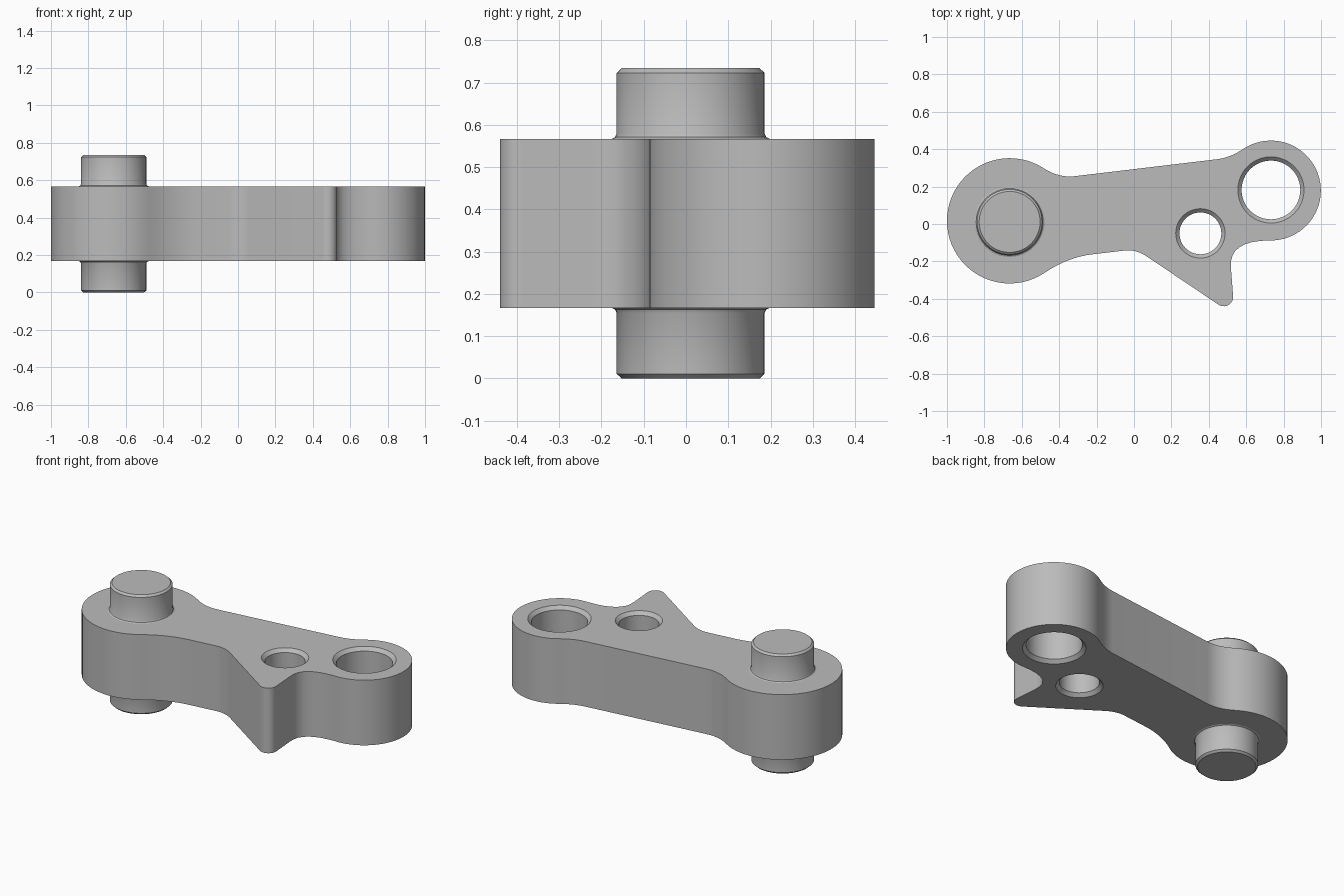
import bpy, bmesh, math
from mathutils import Vector

if "Cube" in bpy.data.objects:
    bpy.data.objects.remove(bpy.data.objects["Cube"])

Z0, Z1, TOP = 0.167, 0.567, 0.733          # plate bottom, plate top, pin top
BOSS_L, R_L = Vector((-0.665, 0.017)), 0.335
BOSS_R, R_R = Vector((0.732, 0.179)), 0.267
TIP, R_T = Vector((0.48, -0.39)), 0.05
PIN = (-0.665, 0.011)

steel = bpy.data.materials.new("steel_grey")
steel.diffuse_color = (0.5, 0.5, 0.5, 1)
steel.use_nodes = True
steel.node_tree.nodes["Principled BSDF"].inputs["Base Color"].default_value = steel.diffuse_color


def make_object(name, bm):
    bmesh.ops.recalc_face_normals(bm, faces=bm.faces)
    mesh = bpy.data.meshes.new(name)
    bm.to_mesh(mesh)
    bm.free()
    mesh.materials.append(steel)
    obj = bpy.data.objects.new(name, mesh)
    bpy.context.collection.objects.link(obj)
    return obj


def smooth(obj, degrees=30):
    bpy.ops.object.select_all(action='DESELECT')
    obj.select_set(True)
    bpy.context.view_layer.objects.active = obj
    bpy.ops.object.shade_smooth_by_angle(angle=math.radians(degrees))


def lathe(name, centre, profile, n=48):
    """Closed solid turned from (radius, z) pairs."""
    bm = bmesh.new()
    rings = [[bm.verts.new((centre[0] + r * math.cos(2 * math.pi * i / n),
                            centre[1] + r * math.sin(2 * math.pi * i / n), z))
              for i in range(n)] for r, z in profile]
    for a, b in zip(rings, rings[1:]):
        for i in range(n):
            j = (i + 1) % n
            bm.faces.new((a[i], a[j], b[j], b[i]))
    bm.faces.new(rings[0])
    bm.faces.new(rings[-1])
    return make_object(name, bm)


def arc(c, r, a0, a1, n):
    angles = [math.radians(a0 + (a1 - a0) * i / n) for i in range(n + 1)]
    return [c + Vector((math.cos(a), math.sin(a))) * r for a in angles]


def blend(p, corner, q, n=8):
    """Inner points of a fillet that runs from p to q around a corner."""
    return [p * (1 - t) ** 2 + corner * 2 * t * (1 - t) + q * t * t
            for t in (i / n for i in range(1, n))]


def boss_blend(c, r, angle, line_a, line_b):
    """Fillet from a boss to a straight edge, ordered boss first."""
    a = math.radians(angle)
    p = c + Vector((math.cos(a), math.sin(a))) * r
    t = Vector((-math.sin(a), math.cos(a)))
    d = (line_b - line_a).normalized()
    corner = p + t * ((line_a - p).cross(d) / t.cross(d))
    q = corner + d * (corner - p).length * 0.9
    return blend(p, corner, q) + [q]


# Outline, clockwise from the lower end of the left boss
top_a, top_b = Vector((-0.355, 0.251)), Vector((0.50, 0.353))
low_a, low_b = Vector((-0.344, -0.176)), Vector((-0.023, -0.139))
elbow = Vector((0.011, -0.135))
tip_arc = arc(TIP, R_T, 3, -124, 10)
right_arc = arc(BOSS_R, R_R, 124, -92, 40)
neck, neck_end = Vector((0.507, -0.09)), Vector((0.518, -0.23))
elbow_in = elbow + (tip_arc[-1] - elbow).normalized() * 0.065
elbow_out = elbow + (low_a - elbow).normalized() * 0.065

outline = arc(BOSS_L, R_L, 304, 57, 44)
outline += boss_blend(BOSS_L, R_L, 57, top_a, top_b)
outline += boss_blend(BOSS_R, R_R, 124, top_b, top_a)[::-1]
outline += right_arc
outline += blend(right_arc[-1], neck, neck_end) + [neck_end]
outline += tip_arc
outline += [elbow_in] + blend(elbow_in, elbow, elbow_out) + [elbow_out]
outline += boss_blend(BOSS_L, R_L, 304, low_a, low_b)[::-1]

# Lever plate
bm = bmesh.new()
base = bm.faces.new([bm.verts.new((p.x, p.y, Z0)) for p in outline])
ext = bmesh.ops.extrude_face_region(bm, geom=[base], use_keep_orig=True)
bmesh.ops.translate(bm, vec=(0, 0, Z1 - Z0),
                    verts=[v for v in ext["geom"] if isinstance(v, bmesh.types.BMVert)])
plate = make_object("lever_plate", bm)

# Two through holes, chamfered at both faces
C = 0.02
for name, centre, r in (("large_hole_cutter", (0.732, 0.182), 0.157),
                        ("small_hole_cutter", (0.355, -0.05), 0.112)):
    cutter = lathe(name, centre, [(r + 2 * C, Z0 - C), (r, Z0 + C),
                                  (r, Z1 - C), (r + 2 * C, Z1 + C)])
    cutter.hide_render = True
    mod = plate.modifiers.new(name, 'BOOLEAN')
    mod.operation, mod.solver, mod.object = 'DIFFERENCE', 'EXACT', cutter
    bpy.context.view_layer.objects.active = plate
    bpy.ops.object.modifier_apply(modifier=name)
    bpy.data.objects.remove(cutter)
smooth(plate)

# Pivot pin with chamfered ends and small fillets where it meets the plate
R, half = 0.175, [(0.163, 0), (0.175, 0.011), (0.175, Z0 - 0.012),
                  (0.179, Z0 - 0.004), (0.187, Z0)]
pin = lathe("pivot_pin", PIN, half + [(r, TOP + 0.001 - z) for r, z in half[::-1]])
smooth(pin)
